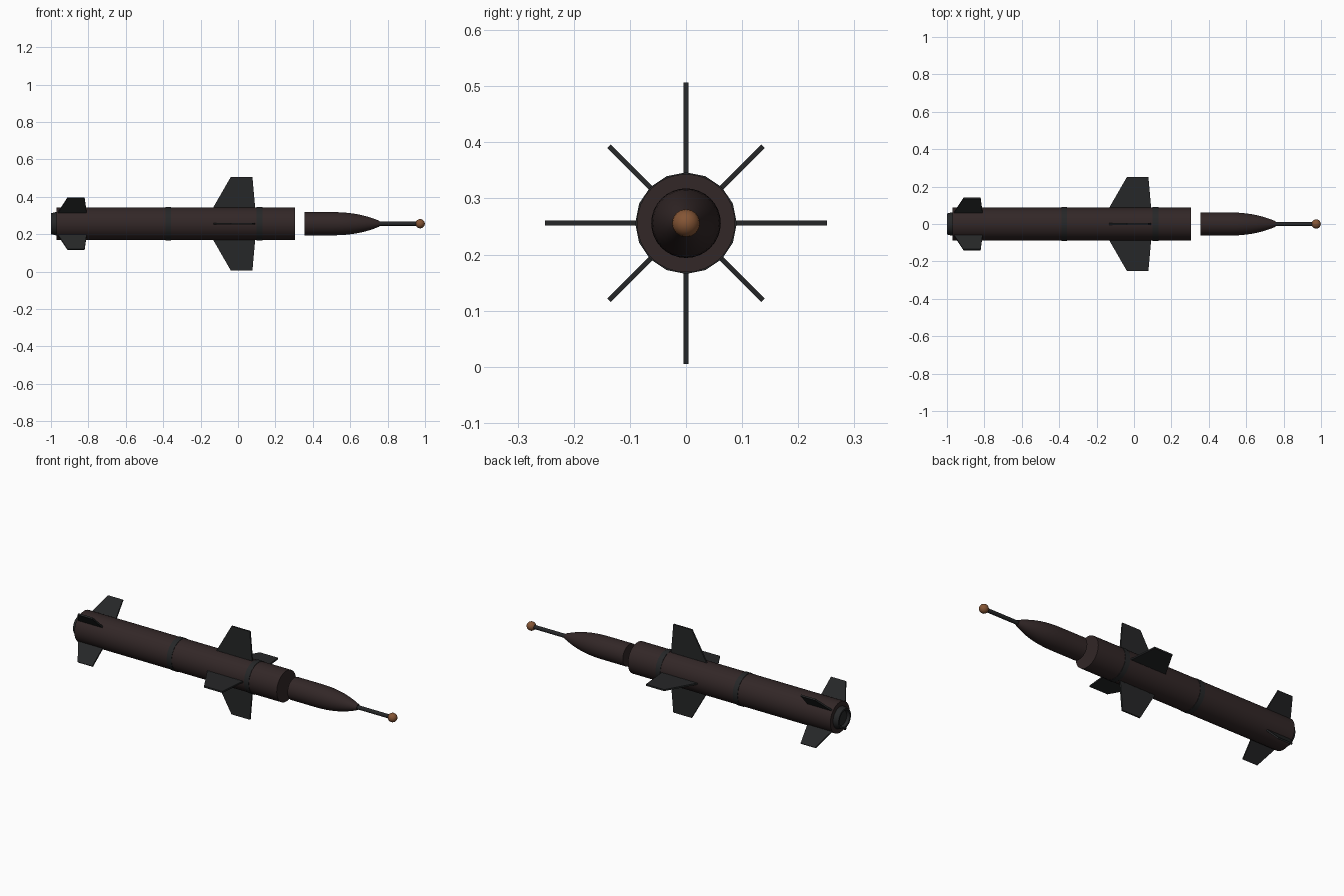
import bpy, bmesh, math
from mathutils import Matrix, Vector

cube = bpy.data.objects.get("Cube")
if cube:
    bpy.data.objects.remove(cube, do_unlink=True)

AXIS_Z = 0.256  # height of the missile's long axis


def material(name, rgb):
    m = bpy.data.materials.new(name)
    m.use_nodes = True
    m.diffuse_color = (*rgb, 1)
    m.node_tree.nodes["Principled BSDF"].inputs["Base Color"].default_value = (*rgb, 1)
    return m


BROWN = material("dark brown paint", (0.032, 0.020, 0.020))
BLACK = material("charcoal black", (0.019, 0.020, 0.021))
COPPER = material("copper", (0.23, 0.09, 0.035))


def finish(name, bm, mat, smooth=True):
    bmesh.ops.recalc_face_normals(bm, faces=bm.faces)
    mesh = bpy.data.meshes.new(name)
    bm.to_mesh(mesh)
    bm.free()
    mesh.materials.append(mat)
    obj = bpy.data.objects.new(name, mesh)
    obj.location.z = AXIS_Z
    bpy.context.collection.objects.link(obj)
    if smooth:
        bpy.ops.object.select_all(action="DESELECT")
        obj.select_set(True)
        bpy.context.view_layer.objects.active = obj
        bpy.ops.object.shade_smooth_by_angle(angle=math.radians(35))
    return obj


def lathe(name, profile, mat, sides=32):
    """Turn a list of (x, radius) points around the x axis and cap both ends."""
    bm = bmesh.new()
    rings = []
    for x, r in profile:
        angles = [2 * math.pi * i / sides for i in range(sides)]
        rings.append([bm.verts.new((x, r * math.cos(a), r * math.sin(a))) for a in angles])
    for a, b in zip(rings, rings[1:]):
        for i in range(sides):
            j = (i + 1) % sides
            bm.faces.new((a[i], a[j], b[j], b[i]))
    bm.faces.new(rings[0])
    bm.faces.new(rings[-1])
    return finish(name, bm, mat)


def fin(name, outline, angle, thickness=0.009):
    """Flat plate from (x, radius) points, turned around the x axis."""
    bm = bmesh.new()
    face = bm.faces.new([bm.verts.new((x, -thickness / 2, r)) for x, r in outline])
    side = bmesh.ops.extrude_face_region(bm, geom=[face])["geom"]
    moved = [v for v in side if isinstance(v, bmesh.types.BMVert)]
    bmesh.ops.translate(bm, verts=moved, vec=Vector((0, thickness, 0)))
    bmesh.ops.rotate(bm, verts=bm.verts, matrix=Matrix.Rotation(angle, 3, "X"))
    return finish(name, bm, BLACK, smooth=False)


# Main tube, and the separate nose section in front of it
lathe("body_tube", [(-0.97, 0.0875), (0.305, 0.0875)], BROWN)
nose = [(0.355, 0.062), (0.50, 0.062)]
for i in range(1, 11):
    t = i / 10
    nose.append((0.50 + 0.257 * t, 0.062 - 0.047 * t ** 2.3))
lathe("nose_section", nose, BROWN)

# Joint bands
for name, x in (("rear_band", -0.372), ("front_band", 0.115)):
    lathe(name, [(x - 0.015, 0.0905), (x + 0.015, 0.0905)], BLACK, 16)

# Exhaust nozzle with a recessed end
lathe("exhaust_nozzle", [(-0.96, 0.062), (-0.975, 0.062), (-1.0, 0.056),
                         (-1.0, 0.046), (-0.985, 0.040)], BLACK)

# Nose probe and its ball tip
lathe("nose_probe", [(0.75, 0.011), (0.96, 0.011)], BLACK, 16)
bm = bmesh.new()
bmesh.ops.create_uvsphere(bm, u_segments=16, v_segments=10, radius=0.025)
bmesh.ops.rotate(bm, verts=bm.verts, matrix=Matrix.Rotation(math.pi / 2, 3, "Y"))
bmesh.ops.translate(bm, verts=bm.verts, vec=Vector((0.974, 0, 0)))
finish("probe_ball", bm, COPPER)

# Four upright wings and four diagonal tail fins
WING = [(-0.148, 0.06), (-0.038, 0.251), (0.077, 0.251), (0.094, 0.06)]
TAIL = [(-0.97, 0.07), (-0.912, 0.194), (-0.82, 0.194), (-0.808, 0.07)]
for i in range(4):
    quarter = i * math.pi / 2
    fin(f"wing_{i + 1}", WING, quarter)
    fin(f"tail_fin_{i + 1}", TAIL, quarter + math.pi / 4)

# Thin root strips where the wings meet the tube
for i in range(4):
    fin(f"wing_root_{i + 1}", [(-0.132, 0.06), (-0.132, 0.089), (0.092, 0.089), (0.092, 0.06)],
        i * math.pi / 2, 0.0095)
